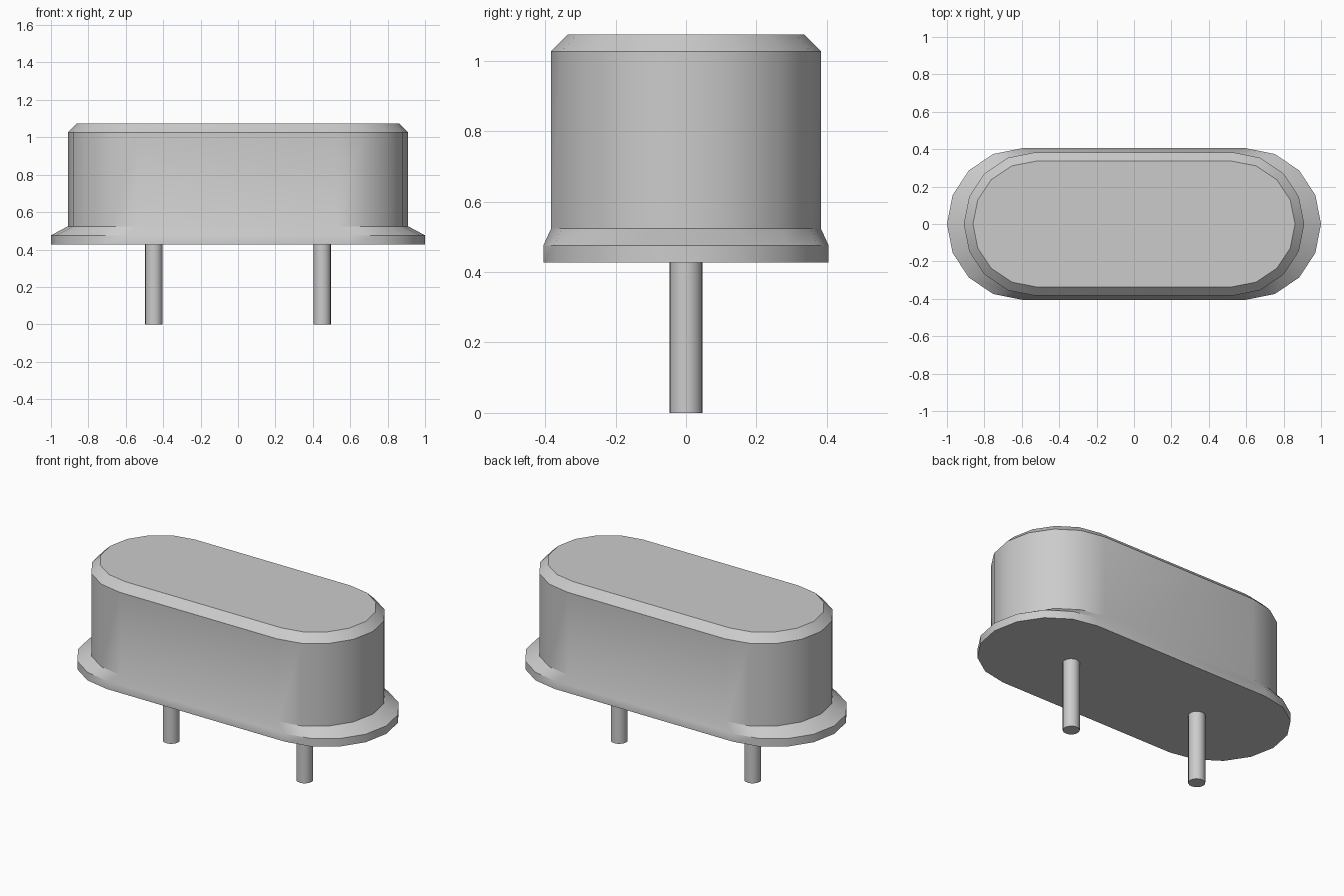
import bpy, bmesh, math

if "Cube" in bpy.data.objects:
    bpy.data.objects.remove(bpy.data.objects["Cube"], do_unlink=True)

# One metal colour for the whole component
metal = bpy.data.materials.new("light grey metal")
metal.use_nodes = True
GREY = (0.6, 0.6, 0.6, 1.0)
metal.diffuse_color = GREY
metal.node_tree.nodes["Principled BSDF"].inputs["Base Color"].default_value = GREY

SEGMENTS = 8  # sides on each rounded end


def finish(obj):
    obj.data.materials.append(metal)
    bpy.ops.object.select_all(action="DESELECT")
    obj.select_set(True)
    bpy.context.view_layer.objects.active = obj
    bpy.ops.object.shade_smooth_by_angle(angle=math.radians(30))


def stadium(bm, z, centre, rx, ry):
    """Ring with two rounded ends joined by straight sides."""
    ring = []
    for side, start in ((1, -math.pi / 2), (-1, math.pi / 2)):
        for i in range(SEGMENTS + 1):
            a = start + math.pi * i / SEGMENTS
            ring.append(bm.verts.new((side * centre + rx * math.cos(a), ry * math.sin(a), z)))
    return ring


# Can: flange wall, sloped flange, upright body and chamfered lid
levels = [  # height, end centre, end radius, half depth
    (0.427, 0.60, 0.40, 0.405),
    (0.476, 0.60, 0.40, 0.405),
    (0.524, 0.53, 0.38, 0.383),
    (1.027, 0.53, 0.38, 0.383),
    (1.075, 0.525, 0.336, 0.336),
]
bm = bmesh.new()
rings = [stadium(bm, *level) for level in levels]
count = len(rings[0])
for low, high in zip(rings, rings[1:]):
    for i in range(count):
        j = (i + 1) % count
        bm.faces.new((low[i], low[j], high[j], high[i]))
bm.faces.new(rings[-1])
bm.faces.new(rings[0][::-1])
mesh = bpy.data.meshes.new("metal_can")
bm.to_mesh(mesh)
bm.free()
can = bpy.data.objects.new("metal_can", mesh)
bpy.context.collection.objects.link(can)
finish(can)

# Two round leads under the can
for name, x in (("left_lead", 0.45), ("right_lead", -0.45)):
    bpy.ops.mesh.primitive_cylinder_add(vertices=16, radius=0.047, depth=0.427, location=(x, 0, 0.2135))
    lead = bpy.context.object
    lead.name = name
    finish(lead)
